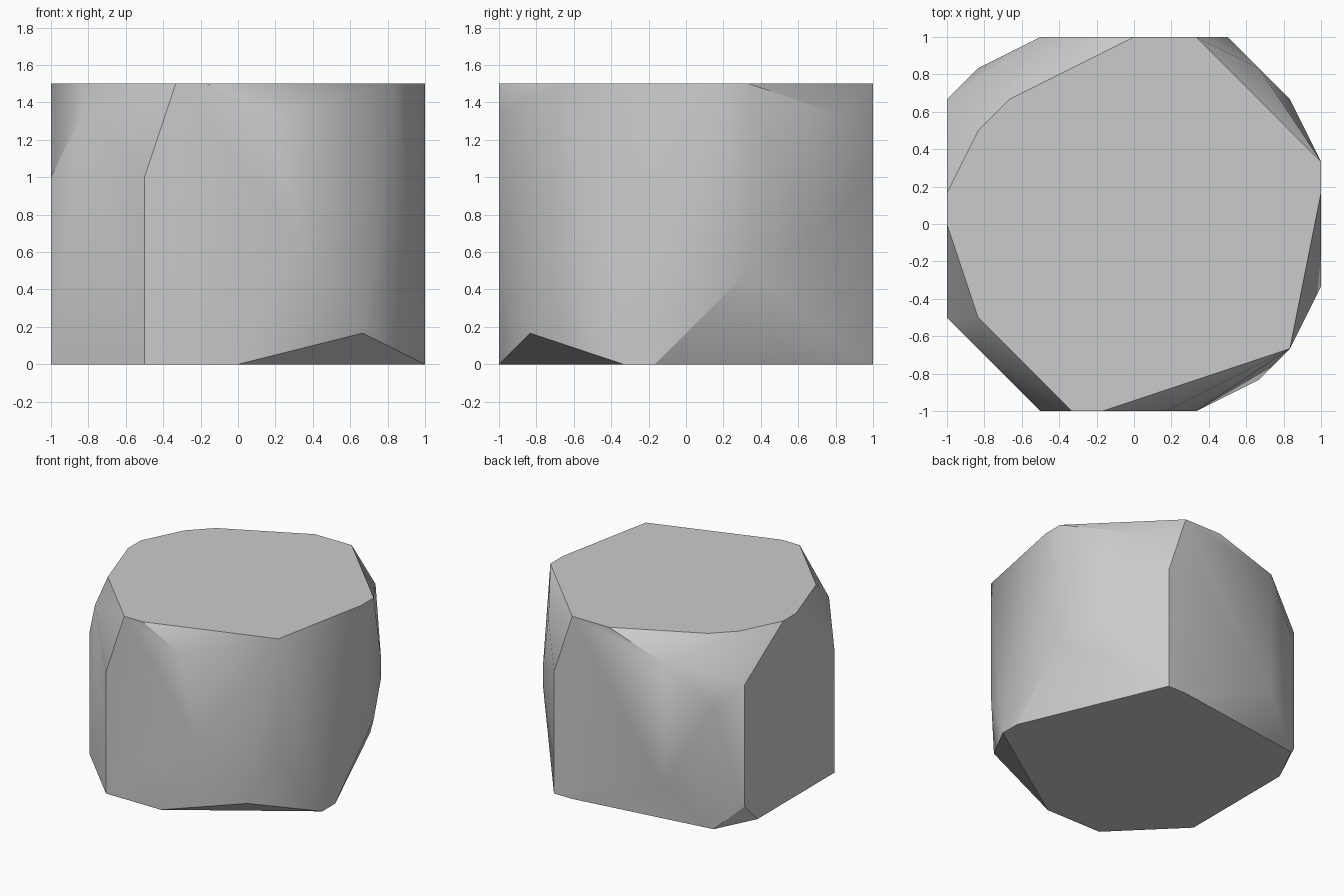
import bpy
import bmesh
import math

# Remove the default cube
default_cube = bpy.data.objects.get("Cube")
if default_cube:
    bpy.data.objects.remove(default_cube, do_unlink=True)

# Corner points of the boulder, grouped by height, in sixths of a unit
STEP = 1 / 6
LEVELS = {
    # flat base
    0: [(3, 6), (2, 6), (-5, 5), (-6, 3), (-6, -3), (-3, -6), (0, -6), (6, -2), (6, -1)],
    # worn sides
    1: [(4, -5), (-6, 4)],
    2: [(-3, 6)],
    3: [(6, 2), (5, -4)],
    4: [(2, -6), (5, 4)],
    5: [(5, 4)],
    6: [(3, 6), (-5, 5), (-6, -3), (-3, -6)],
    7: [(-6, 4)],
    8: [(-3, 6), (-5, -4), (4, 5), (1, -6)],
    # flat top
    9: [(0, 6), (2, 6), (6, 2), (6, 1), (5, -4), (-1, -6), (-2, -6),
        (-5, -3), (-6, 0), (-6, 1), (-5, 3), (-4, 4)],
}


def make_material(name, grey):
    """One flat grey, set for both viewport and render."""
    colour = (grey, grey, grey, 1)
    material = bpy.data.materials.new(name)
    material.use_nodes = True
    material.diffuse_color = colour
    for node in material.node_tree.nodes:
        if node.type == "BSDF_PRINCIPLED":
            node.inputs["Base Color"].default_value = colour
    return material


def make_boulder(name, levels, material):
    """Wrap the corner points in a convex skin and merge its flat faces."""
    bm = bmesh.new()
    for height, corners in levels.items():
        for x, y in corners:
            bm.verts.new((x * STEP, y * STEP, height * STEP))
    hull = bmesh.ops.convex_hull(bm, input=bm.verts[:])
    unused = {v for v in hull["geom_interior"] + hull["geom_unused"]
              if isinstance(v, bmesh.types.BMVert)}
    bmesh.ops.delete(bm, geom=list(unused), context="VERTS")
    bmesh.ops.dissolve_limit(bm, angle_limit=math.radians(0.5),
                             verts=bm.verts[:], edges=bm.edges[:])
    bmesh.ops.recalc_face_normals(bm, faces=bm.faces[:])
    mesh = bpy.data.meshes.new(name)
    bm.to_mesh(mesh)
    bm.free()
    mesh.materials.append(material)
    boulder = bpy.data.objects.new(name, mesh)
    bpy.context.collection.objects.link(boulder)
    return boulder


boulder = make_boulder("boulder", LEVELS, make_material("stone grey", 0.6))

# Soften the worn sides, keep the chipped edges crisp
bpy.ops.object.select_all(action="DESELECT")
boulder.select_set(True)
bpy.context.view_layer.objects.active = boulder
bpy.ops.object.shade_smooth_by_angle(angle=math.radians(30))
